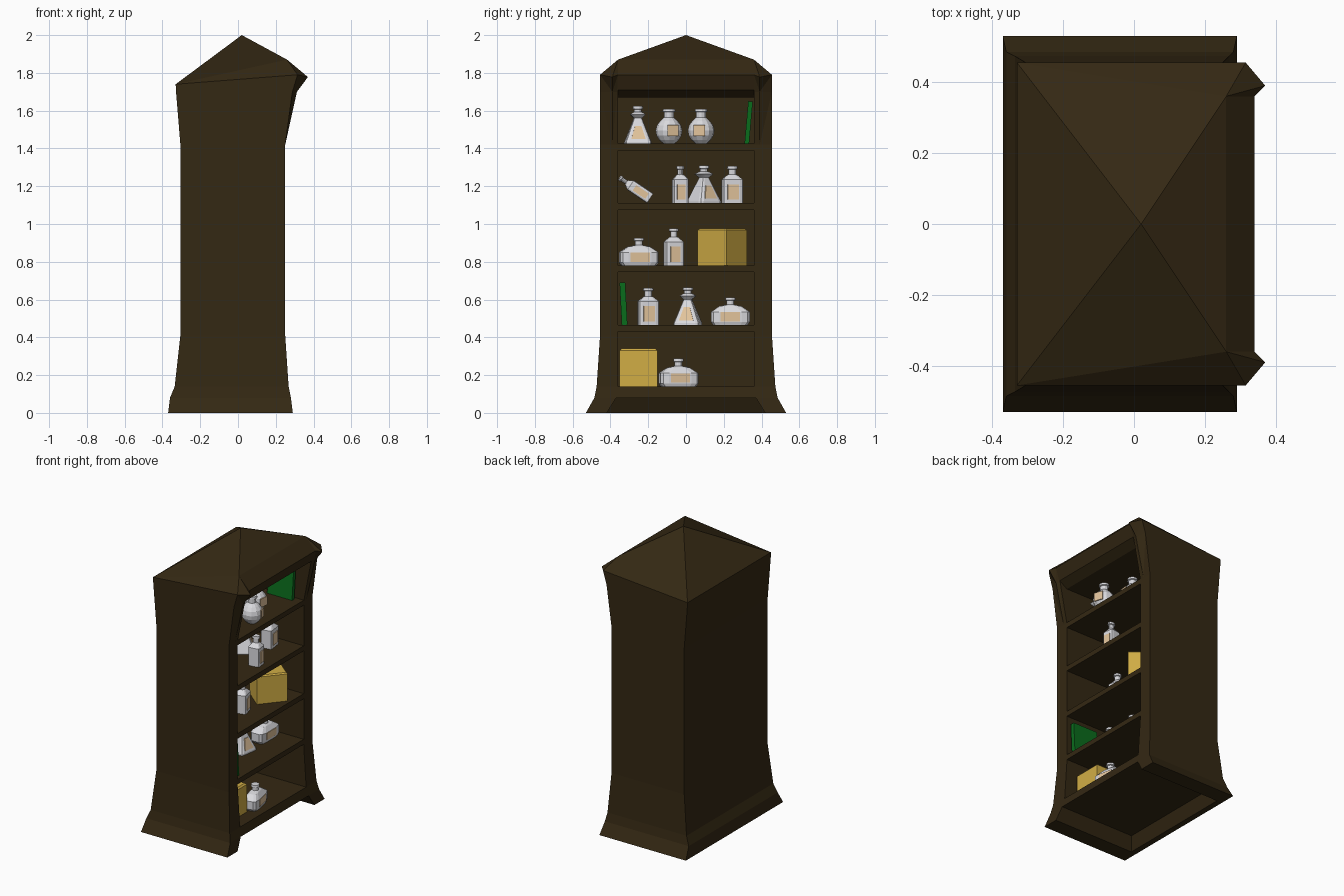
import bpy, bmesh, math
from mathutils import Matrix, Vector

if "Cube" in bpy.data.objects:
    bpy.data.objects.remove(bpy.data.objects["Cube"])


def mat(name, rgb):
    m = bpy.data.materials.new(name)
    m.diffuse_color = (*rgb, 1)
    m.use_nodes = True
    m.node_tree.nodes["Principled BSDF"].inputs["Base Color"].default_value = m.diffuse_color
    return m


WOOD = mat("dark_wood", (0.034, 0.021, 0.0065))
GLASS = mat("pale_glass", (0.70, 0.70, 0.73))
LABEL = mat("tan_label", (0.76, 0.55, 0.33))
GOLD = mat("yellow_box", (0.64, 0.42, 0.06))
GREEN = mat("green_cover", (0.003, 0.15, 0.012))


def finish(bm, name, mats):
    bmesh.ops.recalc_face_normals(bm, faces=bm.faces[:])
    me = bpy.data.meshes.new(name)
    bm.to_mesh(me)
    bm.free()
    for m in mats:
        me.materials.append(m)
    ob = bpy.data.objects.new(name, me)
    bpy.context.collection.objects.link(ob)
    return ob


def bridge(bm, a, b, mi=0):
    n = len(a)
    for i in range(n):
        bm.faces.new((a[i], a[(i + 1) % n], b[(i + 1) % n], b[i])).material_index = mi


def solid(bm, ring_a, ring_b, mi=0):
    """Closed solid between two matching outlines."""
    a = [bm.verts.new(p) for p in ring_a]
    b = [bm.verts.new(p) for p in ring_b]
    bridge(bm, a, b, mi)
    bm.faces.new(a[::-1]).material_index = mi
    bm.faces.new(b).material_index = mi


# Cabinet shell: z, back x, side-edge x, post-tip x, post-inner x, half width, tip y, inner y
levels = [
    (0.00, -0.37, 0.29, 0.29, 0.29, 0.53, 0.46, 0.42),
    (0.08, -0.36, 0.28, 0.28, 0.28, 0.485, 0.42, 0.375),
    (0.14, -0.335, 0.268, 0.268, 0.268, 0.473, 0.41, 0.37),
    (0.41, -0.305, 0.25, 0.25, 0.25, 0.455, 0.39, 0.365),
    (1.42, -0.305, 0.25, 0.25, 0.25, 0.455, 0.39, 0.365),
    (1.70, -0.328, 0.288, 0.312, 0.305, 0.455, 0.39, 0.365),
    (1.79, -0.33, 0.315, 0.37, 0.34, 0.455, 0.39, 0.36),
]
bm = bmesh.new()
rings = []
for z, xb, xo, xt, xi, w, yt, yi in levels:
    top = z > 1.75
    half = [(xb, w, 1.74 if top else z), (xo, w, z),
            (xt, yt, 1.778 if top else z), (xi, yi, z)]
    pts = [(x, -y, h) for x, y, h in half] + [(x, y, h) for x, y, h in half[::-1]]
    rings.append([bm.verts.new(p) for p in pts])
for a, b in zip(rings, rings[1:]):
    bridge(bm, a, b)
bm.faces.new(rings[0][::-1])

# Roof: apex, front hips and sloped front band
t = rings[-1]
apex = bm.verts.new((0.02, 0, 2.0))
hips = [bm.verts.new((0.26, s * 0.36, 1.87)) for s in (-1, 1)]
bm.faces.new((t[0], t[7], apex))
bm.faces.new((hips[0], hips[1], apex))
bm.faces.new((t[3], t[4], hips[1], hips[0]))
for (b, o, p, i), r in ((t[:4], hips[0]), (t[:3:-1], hips[1])):
    bm.faces.new((b, r, apex))
    bm.faces.new((b, o, r))
    bm.faces.new((o, p, r))
    bm.faces.new((p, i, r))
bmesh.ops.triangulate(bm, faces=[f for f in bm.faces if len(f.verts) == 4])
cabinet = finish(bm, "cabinet", [WOOD])

# Cutters: five compartments and the recess under the base
FLOORS = (0.14, 0.465, 0.78, 1.11, 1.425)
bm = bmesh.new()
for f, c in zip(FLOORS, (0.43, 0.745, 1.075, 1.39, 1.67)):
    prof = [(-0.27, f), (0.6, f), (0.6, c), (-0.27, c)]
    if c == 1.67:
        prof = [(-0.27, f), (0.6, f), (0.6, 1.71), (0.31, 1.71), (0.25, c), (-0.27, c)]
    solid(bm, [(x, -0.36, z) for x, z in prof], [(x, 0.36, z) for x, z in prof])
solid(bm, [(-0.34, -0.432, -0.02), (0.6, -0.432, -0.02), (0.6, 0.432, -0.02), (-0.34, 0.432, -0.02)],
      [(-0.29, -0.37, 0.08), (0.6, -0.37, 0.08), (0.6, 0.37, 0.08), (-0.29, 0.37, 0.08)])
cutter = finish(bm, "compartment_cutter", [WOOD])
cutter.hide_render = True
mod = cabinet.modifiers.new("compartments", 'BOOLEAN')
mod.operation = 'DIFFERENCE'
mod.solver = 'EXACT'
mod.object = cutter
bpy.context.view_layer.objects.active = cabinet
bpy.ops.object.modifier_apply(modifier=mod.name)
bpy.data.objects.remove(cutter)


# Bottles: (z, half depth, half width, squareness) rows; 1 is round, low is boxy
def neck(z0, z1, r=0.02):
    return [(z0, r, r, 1), (z1 - 0.018, r, r, 1), (z1 - 0.015, r + 0.008, r + 0.008, 1),
            (z1, r + 0.006, r + 0.006, 1)]


def sphere_rows():
    rows = []
    for k in range(1, 7):
        a = math.radians(-90 + k * 23)
        r = 0.071 * math.cos(a)
        rows.append((0.068 + 0.07 * math.sin(a), r, r, 1))
    rows[0] = (0.0, 0.03, 0.03, 1)
    return rows


# Each kind: rows, label (z0, half width, x, z1, half width, x)
KINDS = {
    "tall": ([(0, 0.04, 0.055, .3), (0.125, 0.04, 0.055, .3), (0.15, 0.022, 0.026, .7)]
             + neck(0.152, 0.197), (0.02, 0.03, 0.041, 0.1, 0.03, 0.041)),
    "wide": ([(0, 0.045, 0.092, .4), (0.015, 0.05, 0.104, .4), (0.07, 0.05, 0.104, .4),
              (0.1, 0.03, 0.06, .6)] + neck(0.108, 0.147),
             (0.02, 0.052, 0.0505, 0.068, 0.052, 0.0505)),
    "flask": ([(0, 0.07, 0.07, .25), (0.01, 0.07, 0.07, .25), (0.135, 0.022, 0.022, .5),
               (0.155, 0.042, 0.042, .4), (0.166, 0.026, 0.026, .8)] + neck(0.168, 0.2),
              (0.025, 0.038, 0.065, 0.095, 0.016, 0.039)),
    "round": (sphere_rows() + neck(0.14, 0.185, 0.026),
              (0.042, 0.03, 0.067, 0.1, 0.03, 0.067)),
}


def bottle(name, kind, x, y, z, turn=0, tilt=0, wide=1.0):
    rows, (z0, w0, x0, z1, w1, x1) = KINDS[kind]
    bm = bmesh.new()
    loops = []
    for h, hx, hy, p in rows:
        loop = []
        for k in range(12):
            a = math.radians(15 + 30 * k)
            c, s = math.cos(a), math.sin(a)
            loop.append(bm.verts.new((hx * math.copysign(abs(c) ** p, c),
                                      wide * hy * math.copysign(abs(s) ** p, s), h)))
        loops.append(loop)
    for a, b in zip(loops, loops[1:]):
        bridge(bm, a, b)
    bm.faces.new(loops[0][::-1])
    bm.faces.new(loops[-1])
    # label plate on the +x side
    quad = [(x0, -w0 * wide, z0), (x0, w0 * wide, z0), (x1, w1 * wide, z1), (x1, -w1 * wide, z1)]
    solid(bm, [(a - 0.004, b, c) for a, b, c in quad], [(a + 0.003, b, c) for a, b, c in quad], 1)
    ob = finish(bm, name, [GLASS, LABEL])
    ob.matrix_world = (Matrix.Translation((x, y, z)) @ Matrix.Rotation(math.radians(tilt), 4, 'X')
                       @ Matrix.Rotation(math.radians(turn), 4, 'Z'))


S1, S2, S3, S4, S5 = FLOORS
for i, args in enumerate([
    ("flask", 0.08, -0.255, S5, 3), ("round", 0.17, -0.09, S5, 18), ("round", 0.08, 0.08, S5, -8),
    ("tall", 0.05, -0.19, S4 + 0.026, 0, 56, 0.56), ("tall", 0.16, -0.03, S4, 8, 0, 0.75),
    ("flask", -0.02, 0.095, S4, 35), ("tall", 0.07, 0.245, S4, 8),
    ("wide", 0.05, -0.25, S3, 8), ("tall", 0.08, -0.065, S3, 14, 0, 0.9),
    ("tall", 0.03, -0.2, S2, 8), ("flask", 0.02, 0.01, S2, -8), ("wide", 0.04, 0.235, S2, 0),
    ("wide", 0.16, -0.04, S1, 12),
]):
    bottle(f"{args[0]}_bottle_{i + 1}", *args)


# Yellow boxes and thin green books
def block(name, size, loc, material, turn=0, tilt=0, bevel=0.0):
    bm = bmesh.new()
    bmesh.ops.create_cube(bm, size=1)
    bmesh.ops.scale(bm, vec=size, verts=bm.verts)
    bmesh.ops.translate(bm, vec=(0, 0, size[2] / 2), verts=bm.verts)
    if bevel:
        edges = [e for e in bm.edges if all(v.co.z > size[2] / 2 for v in e.verts)]
        bmesh.ops.bevel(bm, geom=edges, offset=bevel, segments=1, affect='EDGES')
    ob = finish(bm, name, [material])
    ob.matrix_world = (Matrix.Translation(Vector(loc)) @ Matrix.Rotation(math.radians(tilt), 4, 'X')
                       @ Matrix.Rotation(math.radians(turn), 4, 'Z'))


block("lower_box", (0.17, 0.2, 0.2), (0.09, -0.252, S1), GOLD, bevel=0.01)
block("middle_box", (0.17, 0.2, 0.195), (0.1, 0.192, S3), GOLD, turn=-40, bevel=0.008)
block("upper_book", (0.19, 0.024, 0.224), (0.1, 0.322, S5 + 0.001), GREEN, tilt=-5)
block("lower_book", (0.19, 0.03, 0.224), (0.13, -0.325, S2 + 0.001), GREEN, tilt=3)
